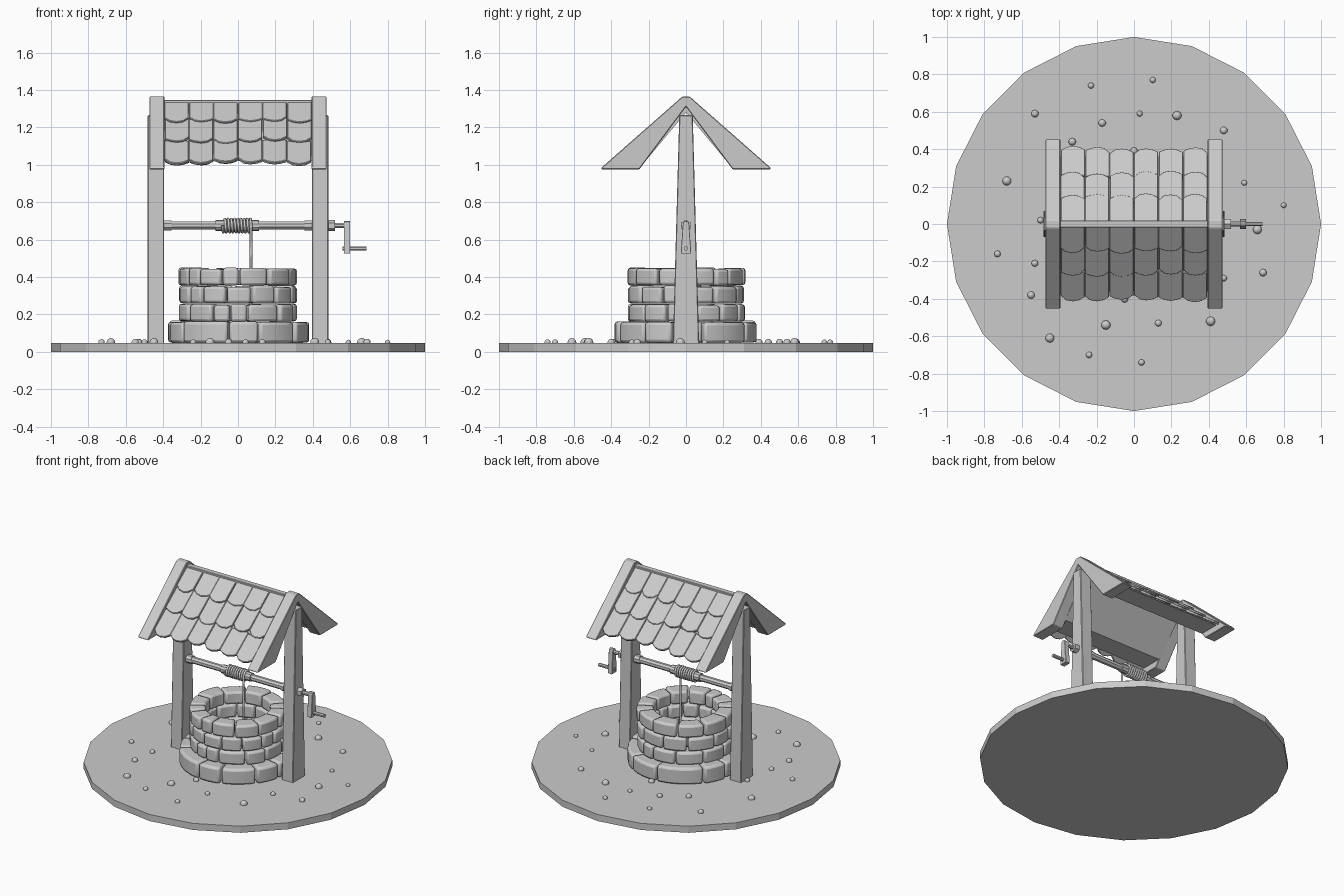
import bpy, bmesh, math, random
from mathutils import Vector, Matrix

if "Cube" in bpy.data.objects:
    bpy.data.objects.remove(bpy.data.objects["Cube"])
random.seed(7)


def finish(name, bm, bevel=0.0, smooth=False, segs=1):
    bmesh.ops.recalc_face_normals(bm, faces=bm.faces[:])
    me = bpy.data.meshes.new(name)
    bm.to_mesh(me)
    bm.free()
    ob = bpy.data.objects.new(name, me)
    bpy.context.collection.objects.link(ob)
    if bevel:
        m = ob.modifiers.new("bevel", 'BEVEL')
        m.width, m.segments = bevel, segs
        m.limit_method, m.angle_limit = 'ANGLE', math.radians(40)
    if smooth:
        bpy.context.view_layer.objects.active = ob
        ob.select_set(True)
        bpy.ops.object.shade_smooth_by_angle(angle=math.radians(40))
        ob.select_set(False)
    return ob


def loft(bm, a, b):
    """Closed solid between two matching outlines."""
    va, vb = [bm.verts.new(p) for p in a], [bm.verts.new(p) for p in b]
    n = len(va)
    bm.faces.new(va)
    bm.faces.new(vb[::-1])
    for i in range(n):
        bm.faces.new((va[i], va[(i + 1) % n], vb[(i + 1) % n], vb[i]))


def prism_x(name, yz, x0, x1, bevel=0.0):
    bm = bmesh.new()
    loft(bm, [(x0, y, z) for y, z in yz], [(x1, y, z) for y, z in yz])
    return finish(name, bm, bevel)


def rod_x(name, x0, x1, r, z, sides=8, smooth=False):
    ring = [(r * math.cos(a), z + r * math.sin(a)) for a in
            [2 * math.pi * (i + .5) / sides for i in range(sides)]]
    return prism_x(name, ring, x0, x1)


def mirrored(half):
    return half + [(-y, z) for y, z in reversed(half)]


# Ground disc
bm = bmesh.new()
disc = [(math.cos(math.pi * i / 10), math.sin(math.pi * i / 10)) for i in range(20)]
loft(bm, [(x, y, 0) for x, y in disc], [(x, y, .047) for x, y in disc])
finish("ground", bm)

# Pebbles: x, y, radius
pebbles = [(.1, .77, .016), (-.23, .74, .016), (-.53, .59, .02), (-.17, .54, .02),
           (.03, .59, .016), (.23, .58, .024), (.48, .50, .02), (-.33, .44, .02),
           (.59, .22, .015), (.8, .1, .015), (-.68, .23, .024), (-.73, -.16, .018),
           (-.53, -.21, .018), (-.55, -.38, .02), (-.45, -.61, .024), (-.24, -.7, .017),
           (.04, -.74, .017), (-.15, -.54, .025), (.13, -.53, .018), (.41, -.52, .025),
           (.48, -.29, .017), (.69, -.26, .02), (.66, -.03, .024), (-.5, .02, .017),
           (-.05, -.4, .02), (0, .39, .02)]
bm = bmesh.new()
for x, y, r in pebbles:
    bmesh.ops.create_icosphere(bm, subdivisions=2, radius=r,
                               matrix=Matrix.Translation((x, y, .05)))
finish("pebbles", bm, smooth=True)


# Well wall: courses of rounded stones
def course(name, r_in, r_out, z0, z1, count, turn):
    bm = bmesh.new()
    widths = [random.choice((.7, 1, 1.2, 1.35)) for _ in range(count)]
    scale, a = 2 * math.pi / sum(widths), turn
    for w in widths:
        a0, a1 = a, a + w * scale
        a = a1
        ro = r_out + random.uniform(-.008, .004)
        lo, hi = z0 + random.uniform(0, .004), z1 + random.uniform(-.008, .003)
        g, steps = .004, 4
        sections = []
        for i in range(steps + 1):
            t = i / steps
            sec = []
            for r, z in ((r_in, lo), (ro, lo), (ro, hi), (r_in, hi)):
                b = a0 + g / r + (a1 - a0 - 2 * g / r) * t
                sec.append(bm.verts.new((r * math.cos(b), r * math.sin(b), z)))
            sections.append(sec)
        for p, q in zip(sections, sections[1:]):
            for i in range(4):
                bm.faces.new((p[i], p[(i + 1) % 4], q[(i + 1) % 4], q[i]))
        bm.faces.new(sections[0])
        bm.faces.new(sections[-1][::-1])
    finish(name, bm, bevel=.016, smooth=True, segs=2)


course("stone_course_base", .21, .382, .047, .165, 11, .25)
for k, zz in enumerate((.160, .257, .353)):
    course(f"stone_course_{k + 1}", .21, .317, zz, zz + .096, 13, .2 + .31 * k)

# Posts (tapered) and gable rafters on both sides
gable = mirrored([(.02, 1.365), (.452, .985), (.452, .975), (.25, .975)])
gable = [(.02, 1.365), (.452, .985), (.452, .975), (.25, .975), (0, 1.31),
         (-.25, .975), (-.452, .975), (-.452, .985), (-.02, 1.365)]
for s, side in ((-1, "left"), (1, "right")):
    prism_x(side + "_post", mirrored([(.07, .04), (.036, 1.265)]), s * .395, s * .483, .004)
    prism_x(side + "_gable", gable, s * .393, s * .474, .004)

# Roof slab and ridge beam
slab = [(0, 1.33), (.362, 1.02), (.217, 1.02), (0, 1.28), (-.217, 1.02), (-.362, 1.02)]
prism_x("roof_slab", slab, -.4, .4)
prism_x("ridge_beam", mirrored([(.02, 1.318), (.02, 1.347)]), -.395, .395, .003)

# Shingles: three overlapping rows of six per slope
ang = math.atan(.857)
for sy, side in ((-1, "front"), (1, "back")):
    down = Vector((0, sy * math.cos(ang), -math.sin(ang)))
    up = Vector((0, sy * math.sin(ang), math.cos(ang)))
    bm = bmesh.new()
    for row, end in enumerate((.515, .345, .185)):
        for c in range(6):
            cx = -.3275 + .131 * c + random.uniform(-.002, .002)
            e = end + random.uniform(-.012, .01) + (.014 if c in (0, 5) and row == 0 else 0)
            top, h = max(e - .2, 0), .0645
            k1, k2 = random.uniform(.02, .04), random.uniform(.02, .04)
            outline = [(-h, top), (h, top), (h, e - k1), (h * .55, e - .008),
                       (0, e), (-h * .55, e - .008), (-h, e - k2)]
            low, high = [], []
            lift = random.uniform(.008, .014)
            for x, s in outline:
                n = lift * (s - top) / (e - top)
                p = Vector((cx + x, 0, 1.33)) + down * s
                low.append(p + up * (n - .004))
                high.append(p + up * (n + .015))
            loft(bm, low, high)
    finish(side + "_shingles", bm, bevel=.003)

# Windlass axle, collars and nuts
AZ = .675
rod_x("axle", -.40, .40, .023, AZ)
rod_x("axle_end", .39, .60, .014, AZ)
rod_x("left_collar", -.397, -.355, .029, AZ)
rod_x("right_collar", .355, .397, .029, AZ)
rod_x("axle_nut", .48, .518, .03, AZ, 6)
rod_x("drum", -.12, .112, .03, AZ, 10)

# Crank arm with rounded top, and handle
arc = [(.017 * math.sin(math.pi / 2 * t), .683 + .017 * math.cos(math.pi / 2 * t))
       for t in (.2, .6, 1)]
prism_x("crank_arm", mirrored(arc + [(.028, .525)]), .566, .6, .002)
rod_x("crank_handle", .56, .687, .012, .553)

# Rope: coil round the drum, then hanging into the well
turns, per, R = 9, 14, .036
pts = []
for i in range(turns * per + 1):
    a = math.pi + 2 * math.pi * i / per
    pts.append((-.083 + .153 * i / (turns * per), R * math.cos(a), AZ + R * math.sin(a)))
pts += [(.07, -R, .55), (.07, -R, .1)]
cu = bpy.data.curves.new("rope", 'CURVE')
cu.dimensions = '3D'
cu.bevel_depth, cu.bevel_resolution, cu.use_fill_caps = .0075, 1, True
sp = cu.splines.new('POLY')
sp.points.add(len(pts) - 1)
for p, co in zip(sp.points, pts):
    p.co = (*co, 1)
rope = bpy.data.objects.new("rope", cu)
bpy.context.collection.objects.link(rope)
bpy.context.view_layer.objects.active = rope
rope.select_set(True)
bpy.ops.object.convert(target='MESH')
